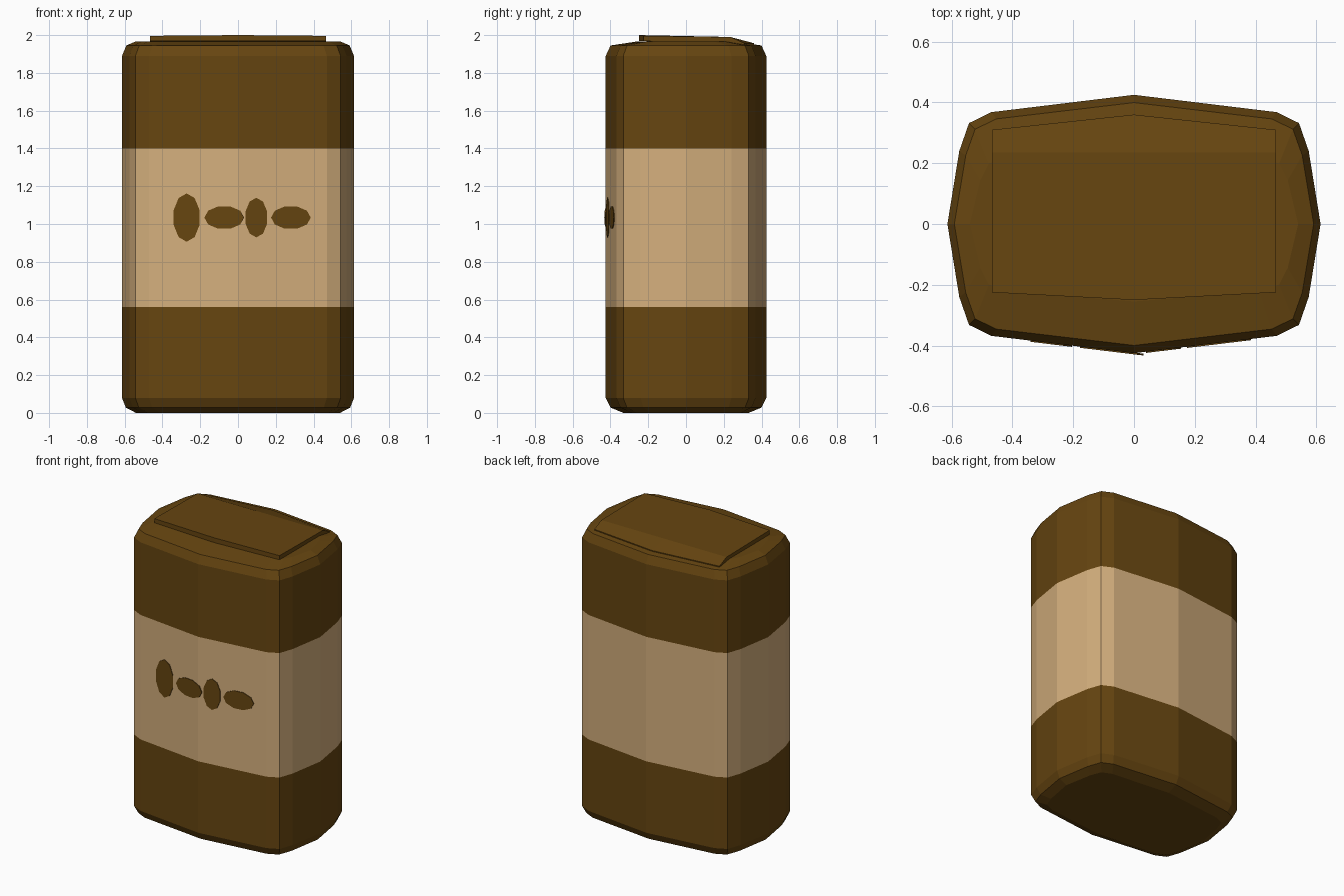
import bpy, math

if "Cube" in bpy.data.objects:
    bpy.data.objects.remove(bpy.data.objects["Cube"])


def material(name, srgb):
    lin = [((c / 255 + 0.055) / 1.055) ** 2.4 if c > 10 else c / 255 / 12.92 for c in srgb]
    m = bpy.data.materials.new(name)
    m.diffuse_color = (*lin, 1)
    m.use_nodes = True
    m.node_tree.nodes["Principled BSDF"].inputs["Base Color"].default_value = m.diffuse_color
    return m


brown = material("dark brown", (102, 69, 16))
tan = material("tan", (212, 175, 125))


def make(name, verts, faces, mats):
    me = bpy.data.meshes.new(name)
    me.from_pydata(verts, [], faces)
    for m in mats:
        me.materials.append(m)
    ob = bpy.data.objects.new(name, me)
    bpy.context.collection.objects.link(ob)
    return ob


def loft(name, rings, mats):
    n = len(rings[0])
    faces = [(r * n + i, r * n + (i + 1) % n, (r + 1) * n + (i + 1) % n, (r + 1) * n + i)
             for r in range(len(rings) - 1) for i in range(n)]
    faces.append(tuple(reversed(range(n))))
    faces.append(tuple(range((len(rings) - 1) * n, len(rings) * n)))
    return make(name, [v for r in rings for v in r], faces, mats)


# Container body: bowed rectangle outline, rounded at the top and bottom
quarter = [(0.614, 0), (0.575, 0.24), (0.543, 0.332), (0.47, 0.368)]
outline = (quarter + [(0, 0.425)] + [(-x, y) for x, y in reversed(quarter)]
           + [(-x, -y) for x, y in quarter[1:]] + [(0, -0.425)]
           + [(x, -y) for x, y in reversed(quarter[1:])])
levels = [(0, 0.88, 0.78), (0.028, 0.967, 0.94), (0.078, 1, 1), (0.56, 1, 1), (1.40, 1, 1),
          (1.89, 1, 1), (1.945, 0.963, 0.94), (1.967, 0.88, 0.60)]
rings = [[(x * sx, y * sy, z) for x, y in outline] for z, sx, sy in levels]
body = loft("container_body", rings, [brown, tan])
for p in body.data.polygons:
    if abs(p.normal.z) < 0.1 and 0.56 < p.center.z < 1.40:
        p.material_index = 1

# Lid flap: bowed front edge, bent down along the back
cols = []
for x, bow in ((-0.467, 0), (0, 0.025), (0.467, 0)):
    y0, y1, y2 = -0.225 - bow, 0.235, 0.31 + bow * 2
    cols.append([(x, y0, 1.968), (x, y1, 1.962), (x, y2, 1.935),
                 (x, y2, 1.957), (x, y1, 1.99), (x, y0, 1.996 + bow * 0.16)])
loft("lid_flap", cols, [brown])

# Bean shapes lying on the slanted front faces
for cx, rx, rz in ((-0.272, 0.072, 0.128), (-0.073, 0.105, 0.062),
                   (0.097, 0.06, 0.105), (0.28, 0.105, 0.062)):
    side = math.copysign(1, cx)
    bean = []
    for lift in (-0.002, 0.004):
        ring = []
        for i in range(10):
            a = 2 * math.pi * (i + 0.5 * (rz > rx)) / 10
            x = cx + rx * math.cos(a)
            ring.append((x, -0.425 + 0.1213 * x * side - lift, 1.034 + rz * math.sin(a)))
        bean.append(ring)
    loft("bean_decoration", bean, [brown])
